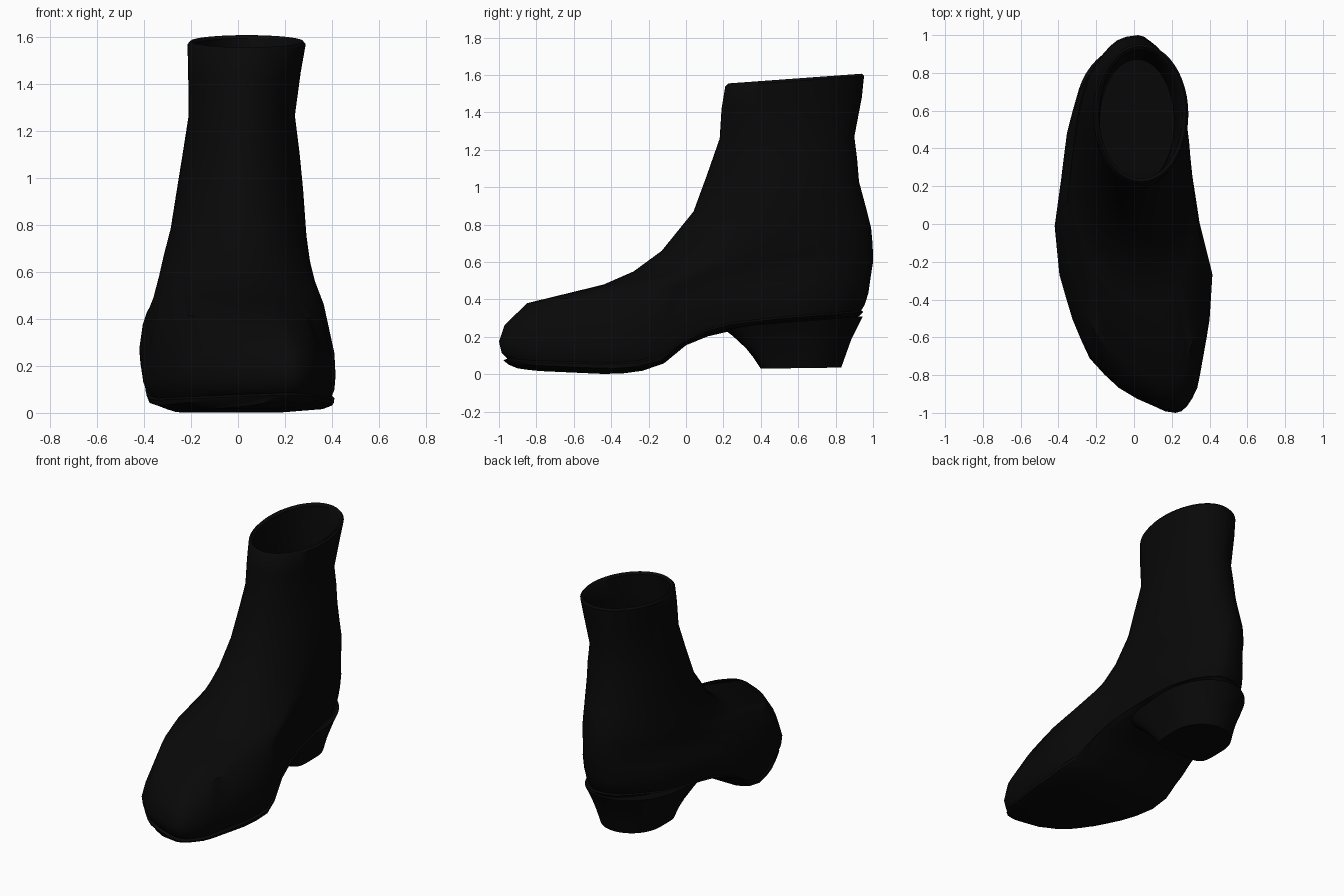
import bpy, bmesh, math

old = bpy.data.objects.get("Cube")
if old:
    bpy.data.objects.remove(old, do_unlink=True)

# One near-black leather colour
leather = bpy.data.materials.new("black_leather")
leather.use_nodes = True
BLACK = (0.0025, 0.0025, 0.0025, 1)
leather.diffuse_color = BLACK
bsdf = leather.node_tree.nodes["Principled BSDF"]
bsdf.inputs["Base Color"].default_value = BLACK
bsdf.inputs["Roughness"].default_value = 0.6

HALF = 24          # steps from toe tip to heel tip along one side
N = 2 * HALF
# Footprint: right and left edge at cosine-spaced stations from toe to heel
EDGE_R = list(enumerate([.22, .11, -.08, -.235, -.325, -.395, -.42, -.385, -.355, -.30, -.20, -.11, .02]))
EDGE_L = list(enumerate([.22, .28, .335, .365, .40, .415, .35, .31, .285, .255, .185, .09, .02]))

# Side profile of the welt line and of the underside
WELT = [(-1, .085), (-.8, .07), (-.3, .06), (-.14, .1), (.03, .21), (.2, .27), (.5, .305), (1, .345)]
UNDER = [(-1, .045), (-.8, .018), (-.4, .0), (-.28, .008), (-.14, .04), (.03, .18), (.2, .225), (.5, .27), (1, .305)]


def interp(table, y):
    for (a, za), (b, zb) in zip(table, table[1:]):
        if y <= b:
            return za + (zb - za) * max(0, (y - a) / (b - a))
    return table[-1][1]


def ring(y0, y1, x0, x1, height, foot=0.0, square=False, inset=0.0):
    """Closed outline blended between an ellipse and the footprint."""
    y0, y1, x0, x1 = y0 + inset, y1 - inset, x0 + inset, x1 - inset
    pts = []
    for i in range(N):
        a = 2 * math.pi * i / N
        c, s = math.cos(a), -math.sin(a)
        if square and c > 1e-6:      # straight front edge for the heel block
            c, s = c ** 0.35, math.copysign(abs(s) ** 0.35, s)
        t = (1 - c) / 2
        edge = interp(EDGE_R if i <= HALF else EDGE_L, 12 * min(i, N - i) / HALF)
        u = s + (edge / 0.42 - s) * foot
        y = y0 + (y1 - y0) * t
        pts.append(((x0 + x1) / 2 + (x1 - x0) / 2 * u, y, height(y)))
    return pts


def slope(y0, z0, y1, z1):
    return lambda y: z0 + (z1 - z0) * (y - y0) / (y1 - y0)


def above(table, offset):
    return lambda y: interp(table, y) + offset


def loft(name, rings):
    bm = bmesh.new()
    rows = [[bm.verts.new(p) for p in r] for r in rings]
    for a, b in zip(rows, rows[1:]):
        for i in range(N):
            j = (i + 1) % N
            bm.faces.new((a[i], a[j], b[j], b[i]))
    # Caps are strips from side to side, so they follow the profile
    for row in (rows[0], rows[-1]):
        bm.faces.new((row[0], row[1], row[N - 1]))
        for i in range(1, HALF - 1):
            bm.faces.new((row[i], row[i + 1], row[N - i - 1], row[N - i]))
        bm.faces.new((row[HALF - 1], row[HALF], row[HALF + 1]))
    bmesh.ops.recalc_face_normals(bm, faces=bm.faces)
    mesh = bpy.data.meshes.new(name)
    bm.to_mesh(mesh)
    bm.free()
    mesh.materials.append(leather)
    obj = bpy.data.objects.new(name, mesh)
    bpy.context.collection.objects.link(obj)
    bpy.ops.object.select_all(action="DESELECT")
    obj.select_set(True)
    bpy.context.view_layer.objects.active = obj
    bpy.ops.object.shade_smooth_by_angle(angle=math.radians(45))


# Upper: vamp rows that follow the welt, then rows rising into the shaft
def upper_rings(inset=0.0):
    rows = [
        ring(-.94, .93, -.39, .40, above(WELT, -.01), 1, inset=inset),
        ring(-.985, .955, -.415, .415, above(WELT, .03), 1, inset=inset),
        ring(-1.0, .975, -.42, .42, above(WELT, .09), 1, inset=inset),
        ring(-.97, .988, -.405, .415, above(WELT, .18), 1, inset=inset),
    ]
    # front y, front z, back y, back z, right x, left x, footprint blend
    shaft = [
        (-.85, .38, 1.0, .60, -.36, .37, .9),
        (-.44, .48, .998, .69, -.335, .335, .6),
        (-.28, .55, .99, .78, -.317, .317, .35),
        (-.13, .66, .96, .90, -.287, .295, .12),
        (.04, .87, .925, 1.03, -.26, .277, 0),
        (.11, 1.06, .915, 1.15, -.235, .262, 0),
        (.18, 1.26, .90, 1.27, -.21, .242, 0),
        (.19, 1.42, .94, 1.48, -.212, .267, 0),
        (.21, 1.54, .952, 1.595, -.215, .288, 0),
    ]
    for y0, z0, y1, z1, x0, x1, foot in shaft:
        rows.append(ring(y0, y1, x0, x1, slope(y0, z0, y1, z1), foot, inset=inset))
    return rows


lip = ring(.225, .94, -.202, .277, slope(.225, 1.555, .94, 1.607))
lining = upper_rings(inset=0.03)[2:]
loft("boot_upper", upper_rings() + [lip] + lining[::-1])

# Sole: thin slab whose underside curls up towards the edges
loft("sole", [
    ring(-.95, .93, -.39, .40, above(WELT, .005), 1),
    ring(-.975, .95, -.405, .415, above(WELT, -.008), 1),
    ring(-.972, .945, -.40, .412, above(UNDER, .03), 1),
    ring(-.95, .93, -.355, .37, above(UNDER, .014), 1),
    ring(-.90, .90, -.30, .20, above(UNDER, 0), 1),
])

# Heel: tapered block with a curved front face
heel_rows = [
    (.19, .25, .945, .31, -.315, .27),
    (.25, .205, .92, .26, -.295, .245),
    (.32, .14, .885, .19, -.265, .215),
    (.36, .09, .86, .12, -.245, .19),
    (.40, .03, .83, .036, -.23, .17),
]
loft("heel", [ring(y0, y1, x0, x1, slope(y0, z0, y1, z1), square=True)
              for y0, z0, y1, z1, x0, x1 in heel_rows])
